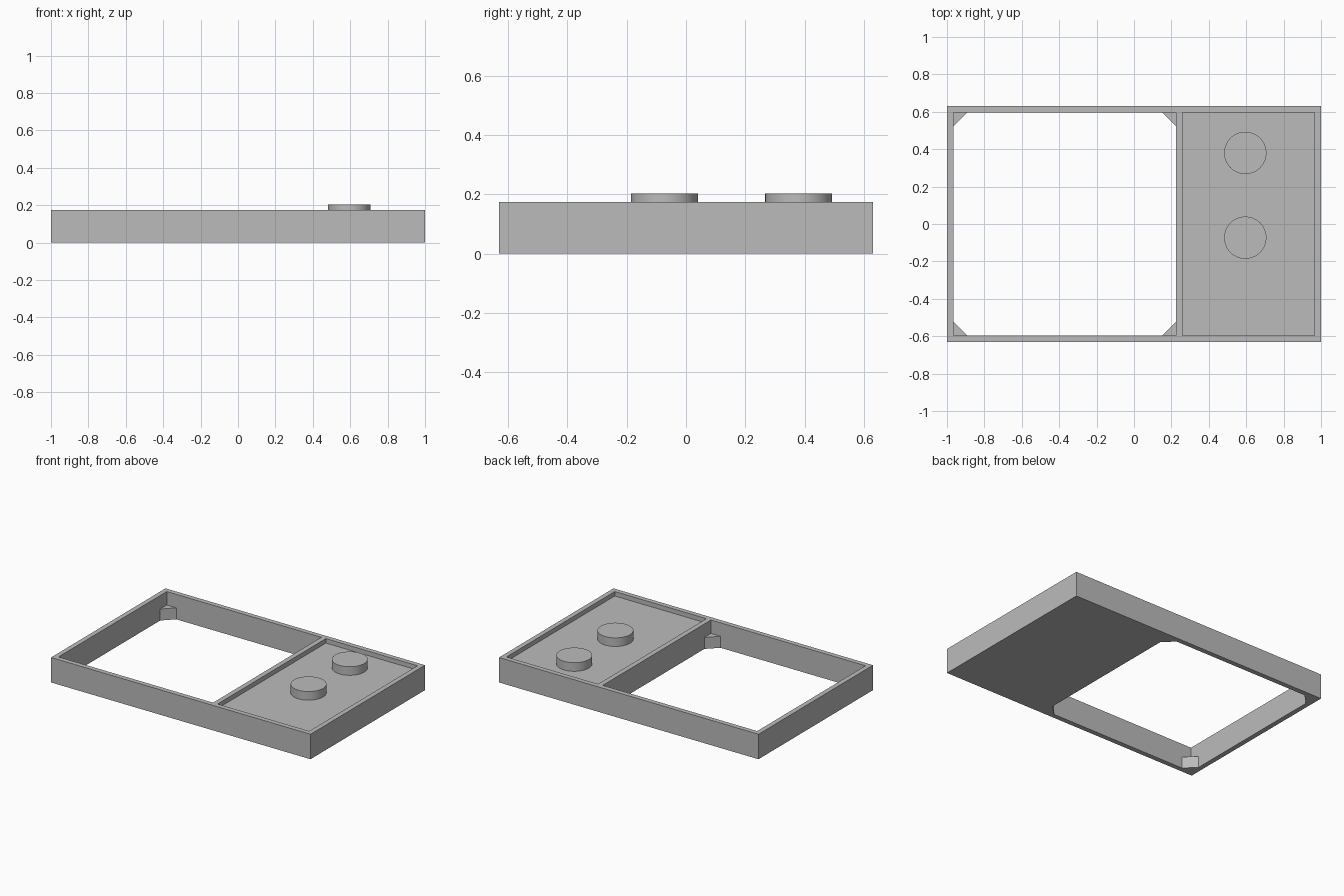
import bpy
import bmesh
import math

default = bpy.data.objects.get("Cube")
if default:
    bpy.data.objects.remove(default, do_unlink=True)

# Main dimensions
HALF_X, HALF_Y, HEIGHT = 1.0, 0.63, 0.174
RIM = 0.034
INNER_X, INNER_Y = HALF_X - RIM, HALF_Y - RIM
OPENING_RIGHT, TRAY_LEFT = 0.225, 0.26
FLOOR_Z, KNOB_TOP, KNOB_RADIUS = 0.143, 0.203, 0.113
CORNER, CORNER_HEIGHT = 0.073, 0.08

grey = bpy.data.materials.new("plain grey")
grey.use_nodes = True
colour = (0.5, 0.5, 0.5, 1)
grey.diffuse_color = colour
grey.node_tree.nodes["Principled BSDF"].inputs["Base Color"].default_value = colour


def prism(name, outline, z0, z1):
    """Extrude a flat outline from z0 up to z1."""
    bm = bmesh.new()
    face = bm.faces.new([bm.verts.new((x, y, z0)) for x, y in outline])
    top = bmesh.ops.extrude_face_region(bm, geom=[face])["geom"]
    verts = [v for v in top if isinstance(v, bmesh.types.BMVert)]
    bmesh.ops.translate(bm, verts=verts, vec=(0, 0, z1 - z0))
    bmesh.ops.recalc_face_normals(bm, faces=bm.faces)
    mesh = bpy.data.meshes.new(name)
    bm.to_mesh(mesh)
    bm.free()
    mesh.materials.append(grey)
    obj = bpy.data.objects.new(name, mesh)
    bpy.context.collection.objects.link(obj)
    return obj


def rectangle(x0, x1, y):
    return [(x0, -y), (x1, -y), (x1, y), (x0, y)]


def activate(obj):
    bpy.ops.object.select_all(action="DESELECT")
    obj.select_set(True)
    bpy.context.view_layer.objects.active = obj


def cut(target, cutter):
    cutter.hide_render = True
    mod = target.modifiers.new("cut", "BOOLEAN")
    mod.operation = "DIFFERENCE"
    mod.solver = "EXACT"
    mod.object = cutter
    activate(target)
    bpy.ops.object.modifier_apply(modifier=mod.name)
    bpy.data.objects.remove(cutter, do_unlink=True)


# Frame with a through opening and a shallow tray
frame = prism("frame", rectangle(-HALF_X, HALF_X, HALF_Y), 0, HEIGHT)
cut(frame, prism("opening_cutter", rectangle(-INNER_X, OPENING_RIGHT, INNER_Y), -0.1, 0.4))
cut(frame, prism("tray_cutter", rectangle(TRAY_LEFT, INNER_X, INNER_Y), FLOOR_Z, 0.4))

# Triangular supports in the corners of the opening
for side, x, dx in (("right", -INNER_X, CORNER), ("left", OPENING_RIGHT, -CORNER)):
    for end, sign in (("front", -1), ("back", 1)):
        y = sign * INNER_Y
        outline = [(x, y), (x + dx, y), (x, y - sign * CORNER)]
        prism(f"corner_support_{end}_{side}", outline, 0, CORNER_HEIGHT)

# Round knobs standing on the tray floor
for name, y in (("front_knob", -0.073), ("back_knob", 0.38)):
    bpy.ops.mesh.primitive_cylinder_add(
        vertices=64, radius=KNOB_RADIUS, depth=KNOB_TOP - FLOOR_Z,
        location=(0.595, y, (KNOB_TOP + FLOOR_Z) / 2))
    knob = bpy.context.object
    knob.name = name
    knob.data.materials.append(grey)
    bpy.ops.object.shade_smooth_by_angle(angle=math.radians(30))
